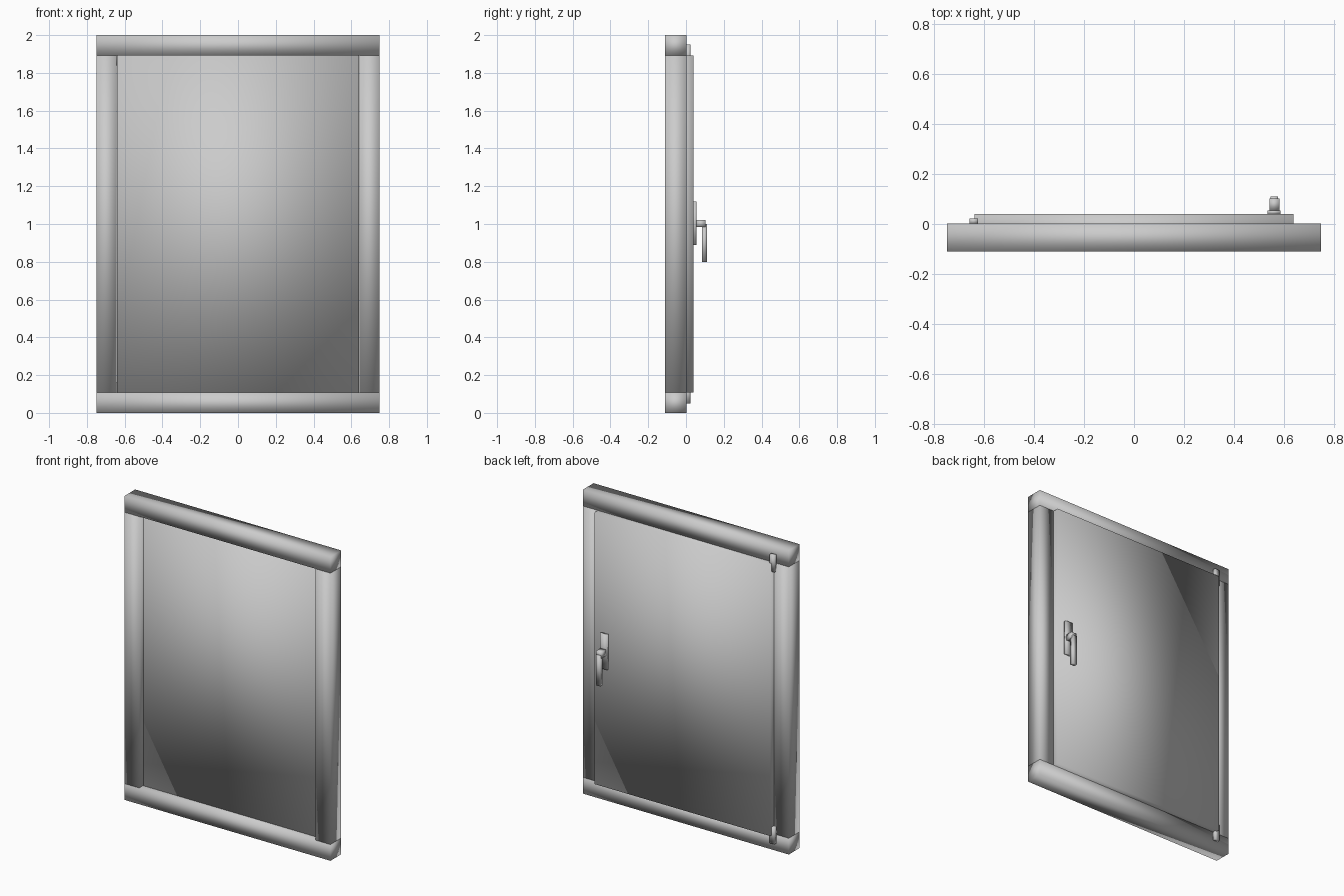
import bpy

if "Cube" in bpy.data.objects:
    bpy.data.objects.remove(bpy.data.objects["Cube"])


def box(name, x, y, z):
    """Smooth-shaded box from (min, max) ranges."""
    bpy.ops.mesh.primitive_cube_add(
        size=1, location=[(a + b) / 2 for a, b in (x, y, z)])
    ob = bpy.context.object
    ob.name = name
    ob.scale = [b - a for a, b in (x, y, z)]
    bpy.ops.object.transform_apply(location=False, rotation=False, scale=True)
    bpy.ops.object.shade_smooth()
    return ob


W, H, T = 0.75, 2.0, 0.107          # half width, height, frame thickness
FRAME_Y = (-0.11, 0.002)

# Outer frame: full-width rails with stiles between them
box("bottom_rail", (-W, W), FRAME_Y, (0, T))
box("top_rail", (-W, W), FRAME_Y, (H - T, H))
box("left_stile", (-W, -W + T), FRAME_Y, (T, H - T))
box("right_stile", (W - T, W), FRAME_Y, (T, H - T))

# Window leaf, standing proud of the frame at the back
box("panel", (-0.64, 0.64), (-0.07, 0.04), (T, H - T))

# Hinges on the left edge, straddling the rail joints
for name, zc in (("lower_hinge", 0.105), ("upper_hinge", H - 0.105)):
    box(name, (-0.66, -0.625), (0.0, 0.023), (zc - 0.055, zc + 0.055))

# Handle: back plate, neck and hanging grip
box("handle_plate", (0.535, 0.588), (0.04, 0.055), (0.89, 1.12))
box("handle_neck", (0.543, 0.583), (0.055, 0.103), (0.983, 1.022))
box("handle_grip", (0.547, 0.578), (0.085, 0.11), (0.80, 1.0))
